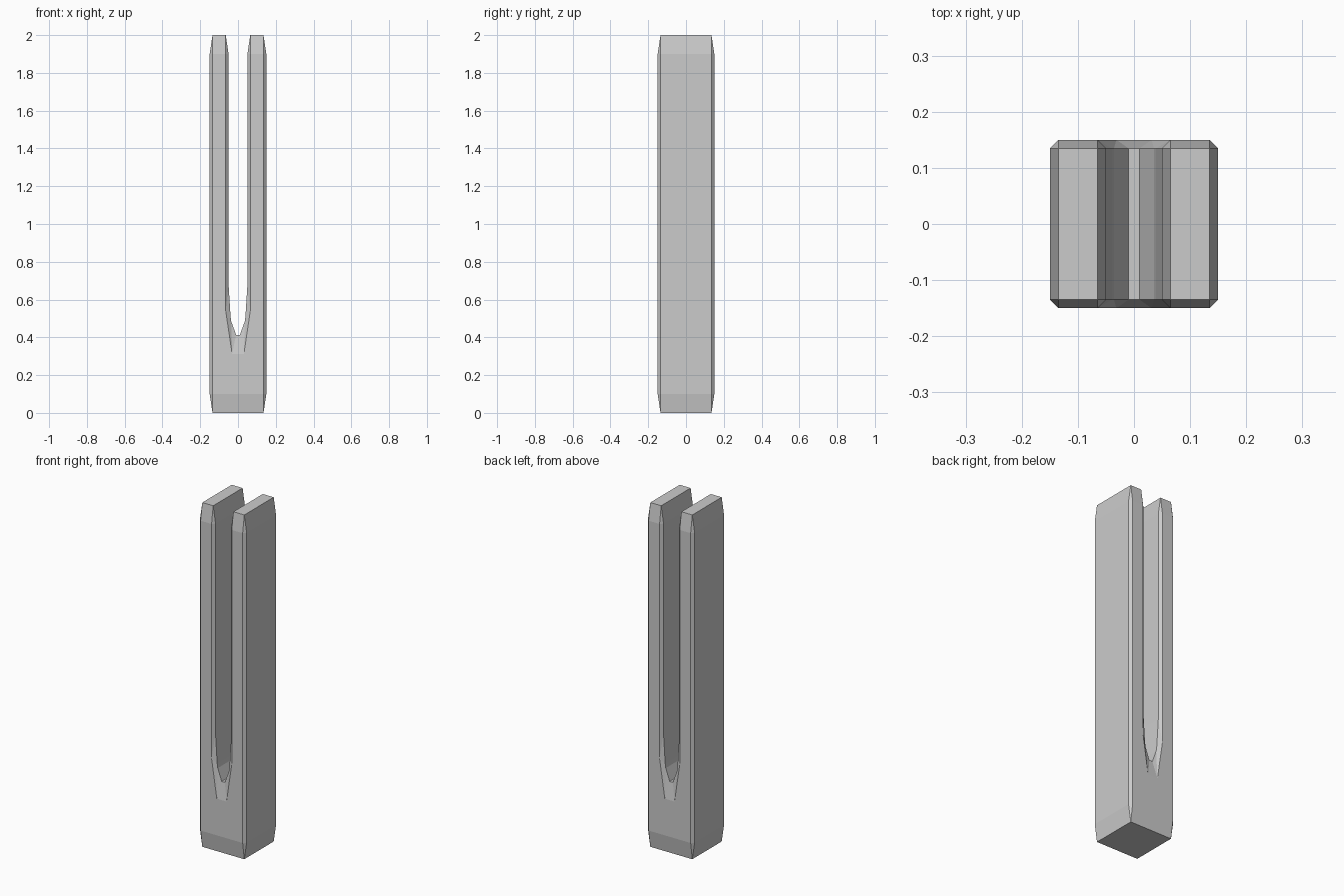
import bpy, bmesh
from mathutils import Matrix

if "Cube" in bpy.data.objects:
    bpy.data.objects.remove(bpy.data.objects["Cube"])

# Half outline of the forked bar (x, z) in a 2x2x2 block, from slot floor round to base
half = [(0.167, -0.587), (0.333, -0.42), (0.333, 1), (1, 1), (1, -1)]
outline = half + [(-x, z) for x, z in reversed(half)]

# Extrude the outline front to back
bm = bmesh.new()
face = bm.faces.new([bm.verts.new((x, -1, z)) for x, z in outline])
ext = bmesh.ops.extrude_face_region(bm, geom=[face], use_keep_orig=True)
bmesh.ops.translate(bm, vec=(0, 2, 0),
                    verts=[g for g in ext["geom"] if isinstance(g, bmesh.types.BMVert)])
bmesh.ops.recalc_face_normals(bm, faces=bm.faces[:])

# Chamfer every edge, then stretch so the chamfers lengthen along the bar
bmesh.ops.bevel(bm, geom=bm.edges[:], offset=0.1, offset_type='OFFSET',
                segments=1, profile=0.5, affect='EDGES', clamp_overlap=False)
bm.transform(Matrix.Translation((0, 0, 1)) @ Matrix.Diagonal((0.15, 0.15, 1, 1)))
bmesh.ops.recalc_face_normals(bm, faces=bm.faces[:])

mesh = bpy.data.meshes.new("forked_bar")
bm.to_mesh(mesh)
bm.free()
bpy.context.collection.objects.link(bpy.data.objects.new("forked_bar", mesh))
